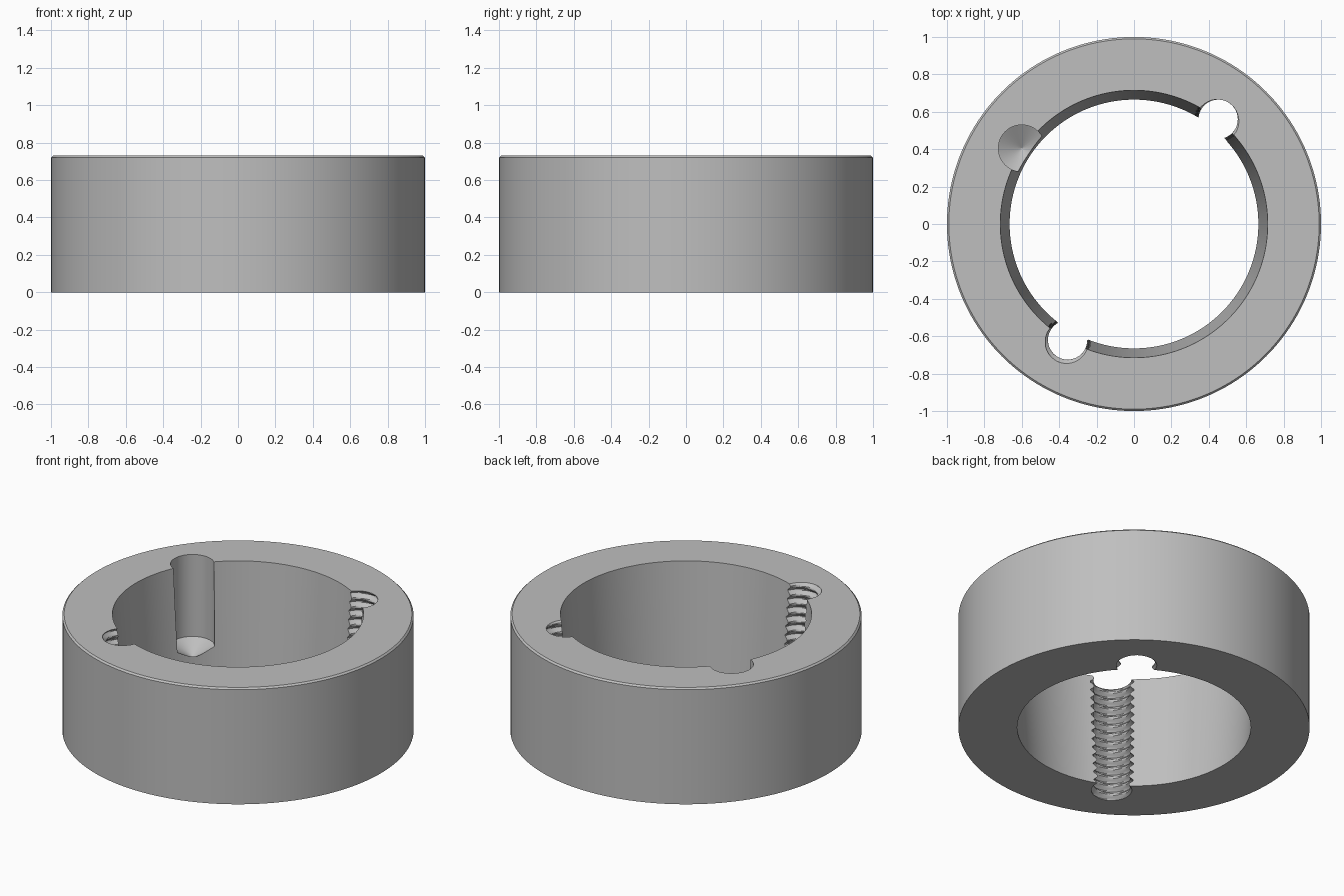
import bpy, bmesh, math

HEIGHT = 0.73
PITCH = 0.056

if "Cube" in bpy.data.objects:
    bpy.data.objects.remove(bpy.data.objects["Cube"])

steel = bpy.data.materials.new("grey steel")
steel.use_nodes = True
grey = (0.52, 0.52, 0.52, 1)
steel.diffuse_color = grey
steel.node_tree.nodes["Principled BSDF"].inputs["Base Color"].default_value = grey


def finish(name, bm):
    """Turn a bmesh into a linked object."""
    bmesh.ops.recalc_face_normals(bm, faces=bm.faces)
    mesh = bpy.data.meshes.new(name)
    bm.to_mesh(mesh)
    bm.free()
    mesh.materials.append(steel)
    obj = bpy.data.objects.new(name, mesh)
    bpy.context.collection.objects.link(obj)
    return obj


def stack(name, rows, sides, radius, centre=(0, 0), closed_loop=False):
    """Join circular rows; radius(row, angle) gives each point's distance and height."""
    bm = bmesh.new()
    rings = []
    for row in rows:
        ring = []
        for i in range(sides):
            a = math.tau * i / sides
            r, z = radius(row, a)
            ring.append(bm.verts.new((centre[0] + r * math.cos(a), centre[1] + r * math.sin(a), z)))
        rings.append(ring)
    pairs = list(zip(rings, rings[1:]))
    if closed_loop:
        pairs.append((rings[-1], rings[0]))
    else:
        bm.faces.new(rings[0])
        bm.faces.new(rings[-1])
    for low, high in pairs:
        for i in range(sides):
            j = (i + 1) % sides
            bm.faces.new((low[i], low[j], high[j], high[i]))
    return finish(name, bm)


# Ring with tapered bore and a tiny bevel on the upper outer edge
profile = [(0.665, 0), (1, 0), (1, HEIGHT - 0.01), (0.99, HEIGHT), (0.715, HEIGHT)]
ring = stack("tapered_ring", profile, 160, lambda p, a: p, closed_loop=True)


# Helical thread: flat inner crests, V grooves cut outward
def thread(z, a):
    phase = ((z - HEIGHT) / PITCH - (a + 2.0) / math.tau) % 1.0
    wave = abs(2 * phase - 1)
    return 0.105 + 0.023 * min(1, max(0, (wave - 0.2) / 0.7)), z


step = PITCH / 8
rows = [-0.05 + step * k for k in range(int((HEIGHT + 0.1) / step) + 1)]
cutters = [stack("thread_cutter", rows, 40, thread, c)
           for c in ((0.45, 0.56), (-0.355, -0.62))]

# Blind drilled hole with a conical bottom
drill = [(0.0005, 0.14), (0.125, 0.215), (0.125, HEIGHT + 0.1)]
cutters.append(stack("drill_cutter", drill, 48, lambda p, a: p, (-0.6, 0.405)))

# Cut the holes into the ring
bpy.ops.object.select_all(action="DESELECT")
bpy.context.view_layer.objects.active = ring
ring.select_set(True)
for cutter in cutters:
    cutter.hide_render = True
    mod = ring.modifiers.new("cut", "BOOLEAN")
    mod.operation = "DIFFERENCE"
    mod.solver = "EXACT"
    mod.object = cutter
    bpy.ops.object.modifier_apply(modifier=mod.name)
    bpy.data.objects.remove(cutter)

bpy.ops.object.shade_smooth_by_angle(angle=math.radians(25))
